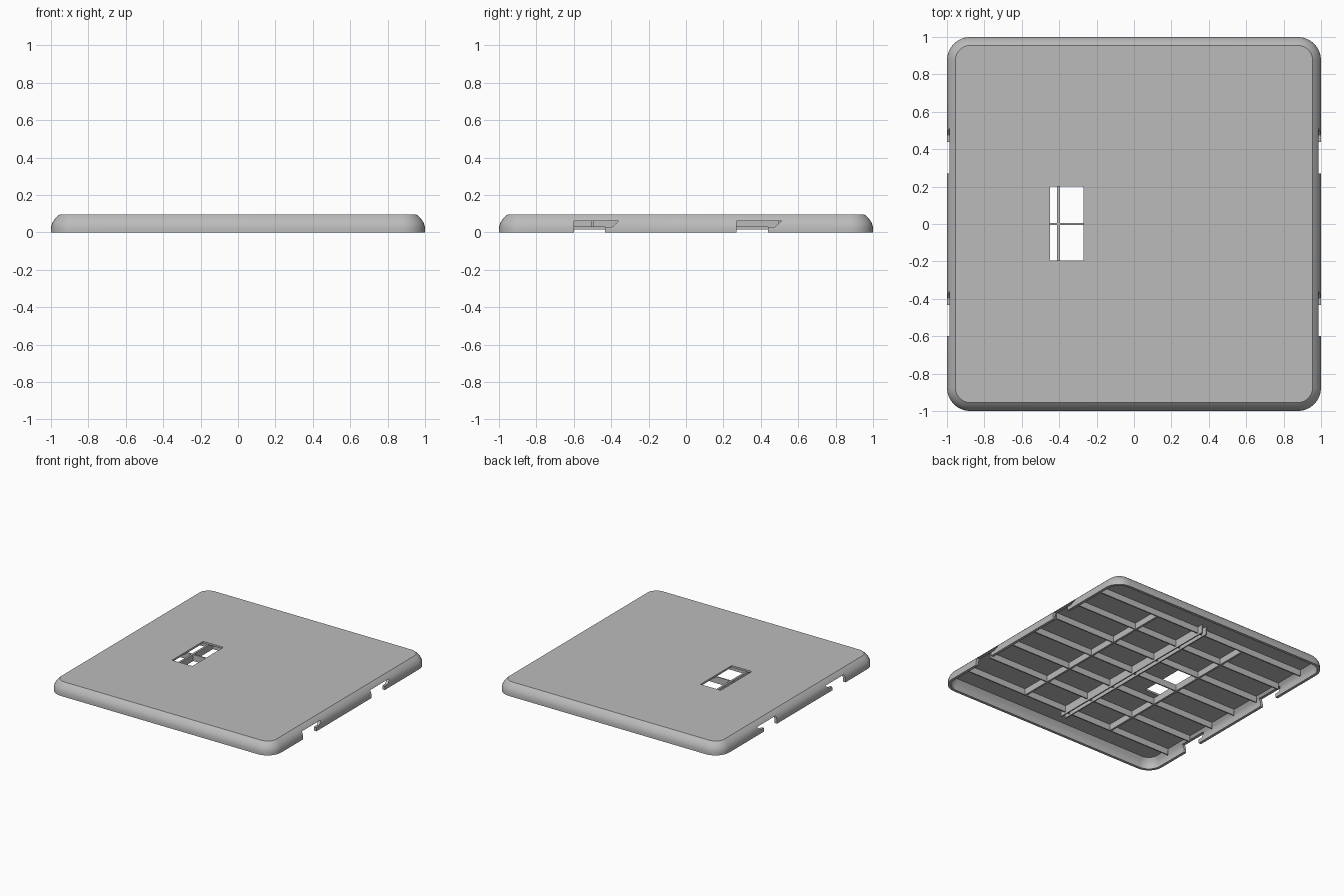
import bpy, bmesh, math

if "Cube" in bpy.data.objects:
    bpy.data.objects.remove(bpy.data.objects["Cube"], do_unlink=True)

grey = bpy.data.materials.new("plain_grey")
grey.use_nodes = True
colour = (0.5, 0.5, 0.5, 1)
grey.diffuse_color = colour
grey.node_tree.nodes["Principled BSDF"].inputs["Base Color"].default_value = colour


def finish(bm, name):
    bmesh.ops.recalc_face_normals(bm, faces=bm.faces)
    mesh = bpy.data.meshes.new(name)
    bm.to_mesh(mesh)
    bm.free()
    mesh.materials.append(grey)
    ob = bpy.data.objects.new(name, mesh)
    bpy.context.collection.objects.link(ob)
    return ob


def box(name, x0, x1, y0, y1, z0, z1):
    return prism(name, x0, x1, [(y0, z0), (y1, z0), (y1, z1), (y0, z1)])


def prism(name, x0, x1, profile):
    bm = bmesh.new()
    a, b = ([bm.verts.new((x, y, z)) for y, z in profile] for x in (x0, x1))
    bm.faces.new(a)
    bm.faces.new(b)
    for i in range(len(a)):
        j = (i + 1) % len(a)
        bm.faces.new((a[i], a[j], b[j], b[i]))
    return finish(bm, name)


def rounded_ring(bm, inset, z, steps=8):
    radius = 0.125 - inset
    centre = 1 - inset - radius
    ring = []
    for corner in range(4):
        mid = math.radians(45 + 90 * corner)
        cx = math.copysign(centre, math.cos(mid))
        cy = math.copysign(centre, math.sin(mid))
        for s in range(steps + 1):
            a = math.radians(90 * (corner + s / steps))
            ring.append(bm.verts.new((cx + radius * math.cos(a), cy + radius * math.sin(a), z)))
    return ring


# Hollow tray cover: outer wall, bottom rim, then inner wall
HEIGHT, CEILING = 0.095, 0.08
section = [(0.045, HEIGHT), (0.03, 0.082), (0.017, 0.067), (0.007, 0.051), (0.002, 0.035),
           (0, 0.02), (0, 0), (0.022, 0), (0.022, 0.03), (0.03, 0.052), (0.05, CEILING)]
bm = bmesh.new()
rings = [rounded_ring(bm, *p) for p in section]
for a, b in zip(rings, rings[1:]):
    for i in range(len(a)):
        j = (i + 1) % len(a)
        bm.faces.new((a[i], a[j], b[j], b[i]))
bm.faces.new(rings[0])
bm.faces.new(rings[-1])
cover = finish(bm, "cover_shell")

# Window and hooked side notches
cutters = [box("window_cutter", -0.45, -0.27, -0.195, 0.2, 0.04, 0.2)]
hook = [(0, -0.1), (0.168, -0.1), (0.168, 0.03), (0.205, 0.03), (0.24, 0.06), (0, 0.06)]
for start in (-0.6, 0.27):
    profile = [(start + y, z) for y, z in hook]
    for side in (-1, 1):
        cutters.append(prism("notch_cutter", side * 0.9, side * 1.1, profile))
bpy.context.view_layer.objects.active = cover
for cutter in cutters:
    mod = cover.modifiers.new("cut", "BOOLEAN")
    mod.operation = "DIFFERENCE"
    mod.solver = "EXACT"
    mod.object = cutter
    bpy.ops.object.modifier_apply(modifier=mod.name)
    bpy.data.objects.remove(cutter, do_unlink=True)
cover.select_set(True)
bpy.ops.object.shade_smooth_by_angle(angle=math.radians(25))

# Underside stiffening ribs across the width
for i in range(-3, 4):
    y = i * 0.25
    box("cross_rib", -0.95, 0.95, y - 0.005, y + 0.005, 0.03, CEILING + 0.002)

# Long ribs and the centre channel
for side in (-1, 1):
    x = side * 0.403
    box("long_rib", x - 0.008, x + 0.008, -0.75, 0.75, 0.03, CEILING + 0.002)
    x = side * 0.02
    box("channel_rib", x - 0.005, x + 0.005, -0.8, 0.8, 0.015, CEILING + 0.002)
